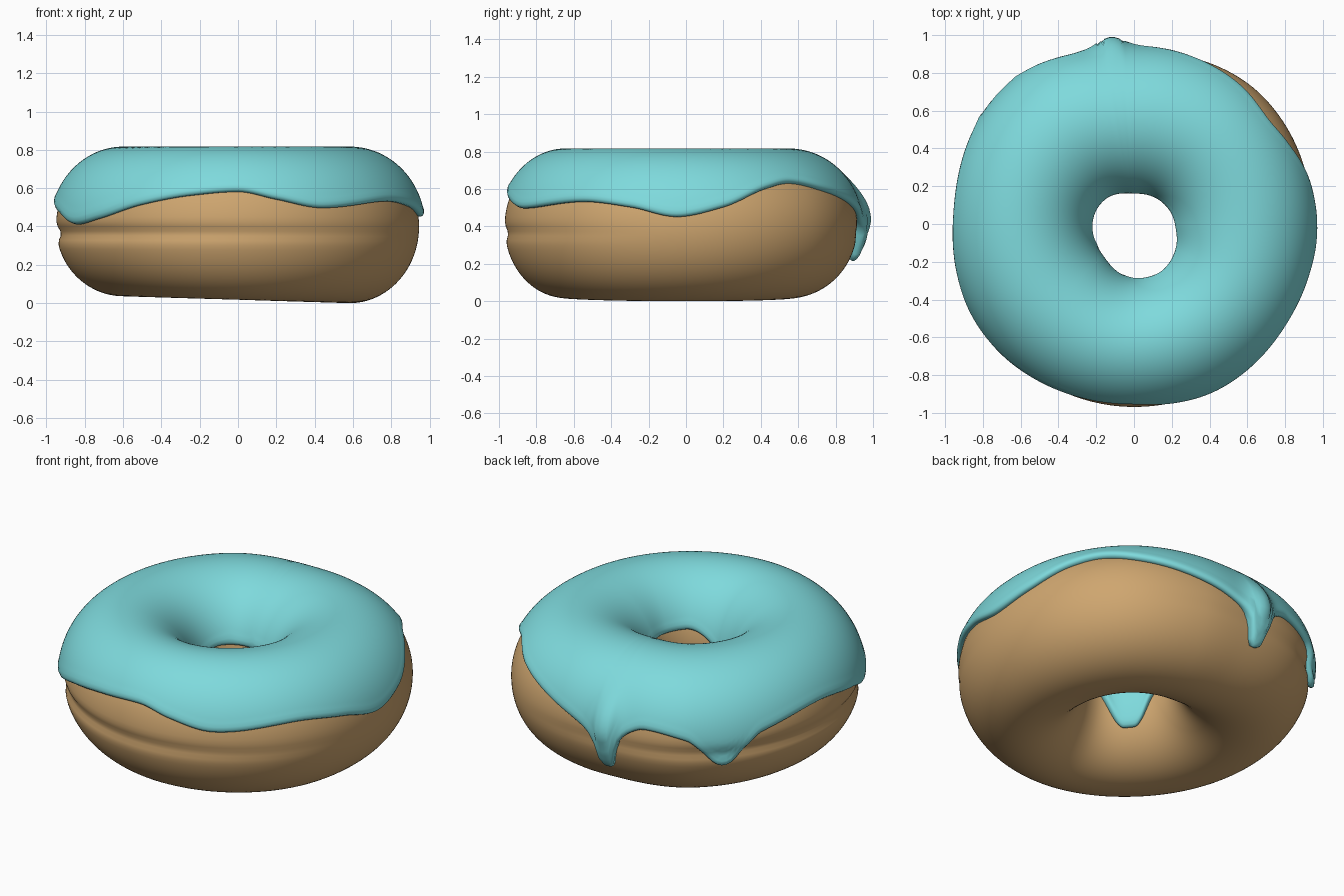
import bpy, bmesh
from math import sin, cos, asin, pi, exp, degrees, radians

if "Cube" in bpy.data.objects:
    bpy.data.objects.remove(bpy.data.objects["Cube"])

SEG = 240


def ring_curve(pts):
    """Smooth periodic curve through (degrees, value) points."""
    n = len(pts)

    def f(deg):
        deg = (deg - pts[0][0]) % 360 + pts[0][0]
        i = max(k for k in range(n) if pts[k][0] <= deg)
        p = [pts[(i + k) % n][0] + 360 * ((i + k) // n) for k in (-1, 0, 1, 2)]
        v = [pts[(i + k) % n][1] for k in (-1, 0, 1, 2)]
        w = p[2] - p[1]
        t = (deg - p[1]) / w
        # limited tangents avoid overshoot at the drips
        s = [(v[k + 1] - v[k]) / (p[k + 1] - p[k]) for k in range(3)]
        m = [0 if a * b <= 0 else 2 * a * b / (a + b) for a, b in ((s[0], s[1]), (s[1], s[2]))]
        return ((2*t**3 - 3*t**2 + 1) * v[1] + (t**3 - 2*t**2 + t) * w * m[0]
                + (3*t**2 - 2*t**3) * v[2] + (t**3 - t**2) * w * m[1])
    return f


# Outline of the bun: outer radius, hole radius
outer_r = ring_curve([(0, .945), (45, .96), (75, .93), (92, .915), (128, .97),
                      (180, .95), (225, .96), (270, .97), (315, .965)])
hole_r = ring_curve([(0, .22), (45, .2), (90, .18), (135, .215), (180, .245),
                     (225, .265), (270, .315), (300, .295), (330, .26)])
# Height of the icing edge outside and inside the hole
edge_out = ring_curve([(12, .5), (28, .6), (38, .63), (53, .59), (74, .51), (88, .43),
                       (92.5, .37), (95.5, .22), (98.5, .22), (101.5, .38), (105, .45),
                       (111, .49), (125, .45), (137, .29), (150, .46), (175, .52),
                       (195, .47), (210, .41), (222, .44), (238, .51), (255, .56),
                       (270, .58), (282, .54), (297, .495), (325, .53), (342, .5), (357, .45)])
edge_in = ring_curve([(0, .53), (60, .48), (145, .48), (200, .42), (230, .23),
                      (240, .23), (270, .43), (305, .53)])


def surface(phi, th, h=0.0):
    """Point on the ring: phi around the hole, th around the tube, h outward offset."""
    d = degrees(phi)
    ro, ri = outer_r(d), hole_r(d)
    b = .385 if sin(th) > 0 else .382 + .018 * cos(phi)
    r = (ro + ri) / 2 + ((ro - ri) / 2 + h) * cos(th)
    z = .4 + (b + h) * sin(th)
    if cos(th) > 0:  # soft crease round the waist
        depth = .012 - .014 * cos(phi - .4)
        r -= max(depth, 0) * exp(-((z - .365) / .035) ** 2)
    return (r * cos(phi), r * sin(phi), z)


def grid_object(name, rows, close_rows, color):
    """rows[i][j]: j runs round the ring."""
    bm = bmesh.new()
    vs = [[bm.verts.new(p) for p in row] for row in rows]
    n = len(vs)
    for i in range(n if close_rows else n - 1):
        a, b = vs[i], vs[(i + 1) % n]
        for j in range(SEG):
            k = (j + 1) % SEG
            bm.faces.new((a[j], a[k], b[k], b[j]))
    bmesh.ops.recalc_face_normals(bm, faces=bm.faces)
    me = bpy.data.meshes.new(name)
    bm.to_mesh(me)
    bm.free()
    for p in me.polygons:
        p.use_smooth = True
    mat = bpy.data.materials.new(name + "_color")
    mat.diffuse_color = color
    mat.use_nodes = True
    mat.node_tree.nodes["Principled BSDF"].inputs["Base Color"].default_value = mat.diffuse_color
    me.materials.append(mat)
    ob = bpy.data.objects.new(name, me)
    bpy.context.collection.objects.link(ob)
    return ob


phis = [2 * pi * j / SEG for j in range(SEG)]

# Dough
TUBE = 96
grid_object("dough", [[surface(p, 2 * pi * i / TUBE) for p in phis] for i in range(TUBE)],
            True, (.62, .38, .16, 1))

# Icing: a cap between the two wavy edges, with rounded lips and an underside
# (position along cap, thickness)
lip = [(0.012, -.012), (0.003, .0), (0, .012), (0.004, .024), (0.014, .031), (0.03, .034)]
mid = [(0.03 + .94 * i / 44, .032) for i in range(1, 44)]
profile = lip + mid + [(1 - t, h) for t, h in reversed(lip)]
rows = []
for t, h in profile:
    row = []
    for p in phis:
        d = degrees(p)
        t0 = asin((edge_out(d) - .4) / .39)
        t1 = pi - asin((edge_in(d) - .4) / .39)
        th = t0 + (t1 - t0) * t
        hh = h
        if h > .005 and cos(th) > 0:  # fatter blob over the long drip
            hh += .05 * exp(-((d - 97) / 5) ** 2) * exp(-((th - .12) / .4) ** 2)
        row.append(surface(p, th, hh))
    rows.append(row)
grid_object("icing", rows, True, (.21, .70, .72, 1))
